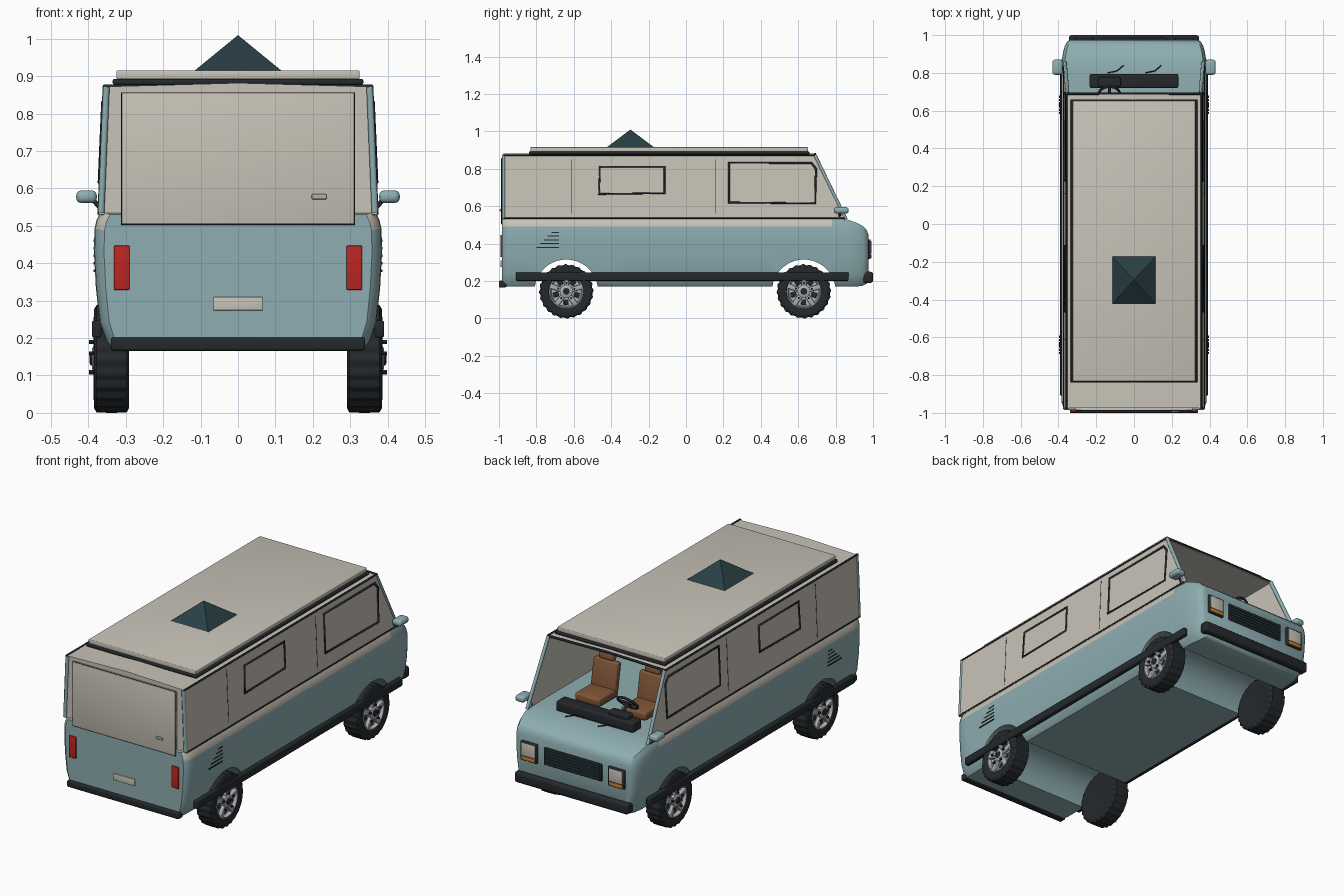
import bpy, bmesh
from math import sin, cos, pi, radians
from mathutils import Vector, Matrix

if "Cube" in bpy.data.objects:
    bpy.data.objects.remove(bpy.data.objects["Cube"])


def mat(name, r, g, b):
    m = bpy.data.materials.new(name)
    m.diffuse_color = (r, g, b, 1)
    m.use_nodes = True
    m.node_tree.nodes["Principled BSDF"].inputs["Base Color"].default_value = m.diffuse_color
    return m


BLUE = mat("blue_paint", .27, .42, .44)
CREAM = mat("cream_paint", .58, .55, .48)
BLACK = mat("black_rubber", .018, .022, .025)
TEAL = mat("dark_teal", .022, .05, .058)
RED = mat("red_lens", .5, .02, .015)
ORANGE = mat("orange_lens", .65, .22, .03)
BROWN = mat("brown_leather", .22, .095, .04)
SILVER = mat("silver", .42, .43, .45)


def finish(name, bm, *mats, smooth=True):
    bmesh.ops.recalc_face_normals(bm, faces=bm.faces)
    me = bpy.data.meshes.new(name)
    bm.to_mesh(me)
    bm.free()
    ob = bpy.data.objects.new(name, me)
    bpy.context.collection.objects.link(ob)
    for m in mats:
        me.materials.append(m)
    bpy.ops.object.select_all(action='DESELECT')
    ob.select_set(True)
    bpy.context.view_layer.objects.active = ob
    if smooth:
        bpy.ops.object.shade_smooth_by_angle(angle=radians(35))
    return ob


def box(name, m, c, s, bevel=0, rot=(0, 'X')):
    bm = bmesh.new()
    bmesh.ops.create_cube(bm, size=1)
    bmesh.ops.scale(bm, vec=s, verts=bm.verts)
    if bevel:
        bmesh.ops.bevel(bm, geom=bm.edges[:], offset=bevel, segments=3, profile=.5, affect='EDGES')
    bmesh.ops.transform(bm, matrix=Matrix.Translation(c) @ Matrix.Rotation(radians(rot[0]), 4, rot[1]), verts=bm.verts)
    return finish(name, bm, m)


def tube(name, m, pts, r, closed=False):
    cu = bpy.data.curves.new(name, 'CURVE')
    cu.dimensions = '3D'
    cu.bevel_depth, cu.bevel_resolution, cu.use_fill_caps = r, 1, True
    sp = cu.splines.new('POLY')
    sp.points.add(len(pts) - 1)
    for p, q in zip(sp.points, pts):
        p.co = (*q, 1)
    sp.use_cyclic_u = closed
    cu.materials.append(m)
    ob = bpy.data.objects.new(name, cu)
    bpy.context.collection.objects.link(ob)
    return ob


def lathe_x(name, m, prof, n, origin, side, tooth=0):
    """Spin (radius, x) points about the x axis; tooth lowers every other pair of tread points."""
    bm = bmesh.new()
    rings = []
    for i in range(n):
        a = 2 * pi * i / n
        drop = tooth if i % 4 > 1 else 0
        rings.append([bm.verts.new((origin[0] + side * x, origin[1] + (r - (drop if r > .14 else 0)) * cos(a),
                                    origin[2] + (r - (drop if r > .14 else 0)) * sin(a))) for r, x in prof])
    for i in range(n):
        a, b = rings[i], rings[(i + 1) % n]
        for j in range(len(prof) - 1):
            bm.faces.new((a[j], a[j + 1], b[j + 1], b[j]))
    for k in (0, -1):
        bm.faces.new([r[k] for r in rings])
    return finish(name, bm, m)


# Lower body: half section lofted along y, cream shoulder at the top
SEC = [(.335, 0), (.353, .06), (.37, .2), (.38, .45), (.385, .7), (.384, .88), (.378, .95), (.368, 1)]
STATIONS = [(-.985, .93, .17, .53), (-.975, .965, .17, .535), (-.945, .995, .17, .535), (-.9, 1, .17, .535),
            (-.3, 1, .17, .535), (.4, 1, .17, .535), (.78, 1, .17, .535), (.86, .995, .17, .53),
            (.91, .975, .17, .512), (.945, .95, .175, .495), (.965, .92, .185, .475), (.975, .88, .2, .45)]
bm = bmesh.new()
rings = []
for y, s, zb, zt in STATIONS:
    half = [(x * s, zb + (zt - zb) * t) for x, t in SEC]
    ring = half + [(-x, z) for x, z in reversed(half)]
    rings.append([bm.verts.new((x, y, z)) for x, z in ring])
n = len(rings[0])
for a, b in zip(rings, rings[1:]):
    for i in range(n):
        f = bm.faces.new((a[i], a[(i + 1) % n], b[(i + 1) % n], b[i]))
        c = f.calc_center_median()
        f.material_index = int(abs(c.x) > .3 and c.z > .49 and c.y < .8)
bm.faces.new(rings[0])
bm.faces.new(rings[-1])
body = finish("lower_body", bm, BLUE, CREAM, smooth=False)

# Wheel arches cut right through
for wy in (-.64, .63):
    bm = bmesh.new()
    bmesh.ops.create_cone(bm, cap_ends=True, segments=48, radius1=.17, radius2=.17, depth=1,
                          matrix=Matrix.Translation((0, wy, .145)) @ Matrix.Rotation(pi / 2, 4, 'Y'))
    cut = finish("arch_cutter", bm, BLUE)
    cut.hide_render = True
    mod = body.modifiers.new("arch", 'BOOLEAN')
    mod.operation, mod.object, mod.solver = 'DIFFERENCE', cut, 'EXACT'
    bpy.context.view_layer.objects.active = body
    bpy.ops.object.modifier_apply(modifier="arch")
    bpy.data.objects.remove(cut)
bpy.ops.object.select_all(action='DESELECT')
body.select_set(True)
bpy.ops.object.shade_smooth_by_angle(angle=radians(35))

# Upper cabin shell, open at the windscreen
bm = bmesh.new()
P = [bm.verts.new(p) for p in [(.372, -.975, .53), (.372, .85, .53), (.357, .69, .872), (.357, -.975, .872),
                               (-.372, -.975, .53), (-.372, .85, .53), (-.357, .69, .872), (-.357, -.975, .872),
                               (0, .69, .882), (0, -.975, .882)]]
for f in [(0, 1, 2, 3), (5, 4, 7, 6), (3, 2, 8, 9), (9, 8, 6, 7), (4, 0, 3, 9, 7)]:
    bm.faces.new([P[i] for i in f])
shell = finish("upper_cabin", bm, CREAM, smooth=False)
mod = shell.modifiers.new("thickness", 'SOLIDIFY')
mod.thickness, mod.offset = .012, -1

# Roof bed, gasket and pyramid vent
box("roof_gasket", BLACK, (0, -.09, .885), (.67, 1.5, .016), .005)
box("roof_panel", CREAM, (0, -.09, .904), (.65, 1.485, .024), .004)
bm = bmesh.new()
bmesh.ops.create_cone(bm, cap_ends=True, segments=4, radius1=.1625, radius2=0, depth=.094,
                      matrix=Matrix.Translation((0, -.297, .963)) @ Matrix.Diagonal((1, 1.09, 1, 1)) @ Matrix.Rotation(pi / 4, 4, 'Z'))
finish("roof_vent", bm, TEAL, smooth=False)


def side_x(z):
    return .372 - .015 * (z - .53) / .342


for s in (1, -1):
    # Pillars, gutters and belt line
    tube("windscreen_pillar", BLUE, [(s * .366, .855, .53), (s * .352, .69, .872)], .01)
    tube("rear_pillar", BLUE, [(s * .366, -.975, .535), (s * .352, -.975, .872)], .01)
    tube("roof_gutter", BLACK, [(s * .357, -.98, .873), (s * .357, .69, .873)], .005)
    tube("belt_line", BLACK, [(s * .372, -.975, .535), (s * .372, .85, .535)], .004)
    # Side window frames and door seams
    for pts in ([(.23, .62), (.69, .615), (.695, .8), (.67, .832), (.23, .832)],
                [(-.465, .665), (-.115, .67), (-.115, .812), (-.46, .812)]):
        tube("window_frame", BLACK, [(s * side_x(z), y, z) for y, z in pts], .007, True)
    for y, z0, z1 in ((.16, .56, .85), (-.61, .56, .85)):
        tube("door_seam", BLACK, [(s * (side_x(z) - .001), y, z) for z in (z0, z1)], .0022)
    # Cooling slats, longer towards the bottom
    for i in range(5):
        ln = .04 + .02 * i
        box("cooling_slat", BLACK, (s * .382, -.68 - ln / 2, .46 - .02 * i), (.008, ln, .006))
    # Sill rubbing strip
    box("side_strip", BLACK, (s * .378, -.02, .224), (.026, 1.78, .045), .006)
    # Mirror
    box("mirror", BLUE, (s * .405, .83, .578), (.055, .08, .034), .014)
    tube("mirror_arm", BLACK, [(s * .36, .82, .54), (s * .39, .825, .572)], .007)
    # Tail light, headlight and indicator
    box("tail_light", RED, (s * .311, -.983, .388), (.042, .02, .118), .003)
    box("headlight_frame", BLACK, (s * .265, .972, .37), (.1, .03, .105), .005)
    box("headlight", CREAM, (s * .265, .981, .38), (.082, .02, .07), .004)
    box("indicator", ORANGE, (s * .265, .981, .332), (.082, .02, .02), .003)
    # Seat: cushion, tilted back, headrest, base
    x = s * .14
    box("seat_base", BLACK, (x, .55, .535), (.12, .14, .03))
    box("seat_cushion", BROWN, (x, .575, .565), (.15, .17, .045), .012)
    box("seat_back", BROWN, (x, .495, .64), (.15, .04, .17), .012, (10, 'X'))
    box("headrest", BROWN, (x, .478, .745), (.09, .035, .045), .01, (10, 'X'))
    # Wiper
    tube("wiper", BLACK, [(s * .1 - .04, .8, .543), (s * .1 + .01, .81, .548), (s * .1 + .045, .84, .543)], .003)

    # Wheels
    for wy in (-.64, .63):
        o = (s * .338, wy, .145)
        lathe_x("tyre", BLACK, [(.075, -.04), (.1, -.046), (.132, -.047), (.144, -.04), (.145, 0), (.144, .04),
                                (.132, .047), (.1, .048), (.092, .044), (.09, .025)], 96, o, s, .005)
        lathe_x("rim", SILVER, [(.091, .02), (.092, .045), (.086, .047), (.08, .03), (.03, .03)], 40, o, s)
        lathe_x("hub", SILVER, [(.034, .02), (.034, .048), (.026, .053)], 24, o, s)
        lathe_x("hub_cap", BLACK, [(.018, .03), (.018, .056), (.012, .059)], 20, o, s)
        for k in range(5):
            a = 2 * pi * k / 5 + .3
            d = Vector((0, cos(a), sin(a)))
            box("wheel_spoke", SILVER, Vector(o) + d * .057 + Vector((s * .038, 0, 0)), (.02, .06, .026), .004,
                (math_deg := a * 180 / pi, 'X'))
            b = a + pi / 5
            box("rim_opening", BLACK, Vector(o) + Vector((s * .029, .058 * cos(b), .058 * sin(b))),
                (.008, .03, .026), .003, (b * 180 / pi, 'X'))
            lathe_x("wheel_nut", BLACK, [(.006, .04), (.006, .06)], 6,
                    (o[0], wy + .045 * cos(a), .145 + .045 * sin(a)), s)
    
# Windscreen header
tube("windscreen_header", BLACK, [(-.355, .69, .873), (0, .69, .88), (.355, .69, .873)], .006)

# Rear hatch, handle, plate and bumper
box("rear_hatch", CREAM, (0, -.98, .68), (.622, .018, .35), .003)
tube("hatch_seal", BLACK, [(x, -.986, z) for x, z in ((-.312, .504), (.312, .504), (.312, .856), (-.312, .856))], .002, True)
box("hatch_handle", SILVER, (.217, -.99, .578), (.04, .012, .014), .003)
box("number_plate", CREAM, (0, -.986, .292), (.132, .01, .036), .002)
box("rear_bumper", BLACK, (0, -.98, .184), (.68, .04, .036), .007)

# Front bumper with wrapped ends, grille with slats
box("front_bumper", BLACK, (0, .973, .22), (.69, .054, .06), .014)
box("grille", BLACK, (0, .974, .372), (.35, .018, .095), .004)
for i in range(5):
    box("grille_slat", TEAL, (0, .984, .34 + .016 * i), (.33, .008, .006))

# Dashboard and steering wheel
box("dashboard", BLACK, (0, .757, .56), (.47, .075, .055), .01)
box("instrument_binnacle", BLACK, (-.13, .752, .595), (.12, .05, .03), .008)
tube("steering_column", BLACK, [(-.13, .75, .58), (-.13, .692, .632)], .008)
ctr, u = Vector((-.13, .69, .635)), Vector((0, .67, .74))
ring = [ctr + Vector((.055 * cos(a), 0, 0)) + u * .055 * sin(a) for a in [2 * pi * i / 28 for i in range(28)]]
tube("steering_wheel", BLACK, ring, .007, True)
for a in (0, pi, 1.5 * pi):
    tube("steering_spoke", BLACK, [ctr, ctr + Vector((.055 * cos(a), 0, 0)) + u * .055 * sin(a)], .006)
